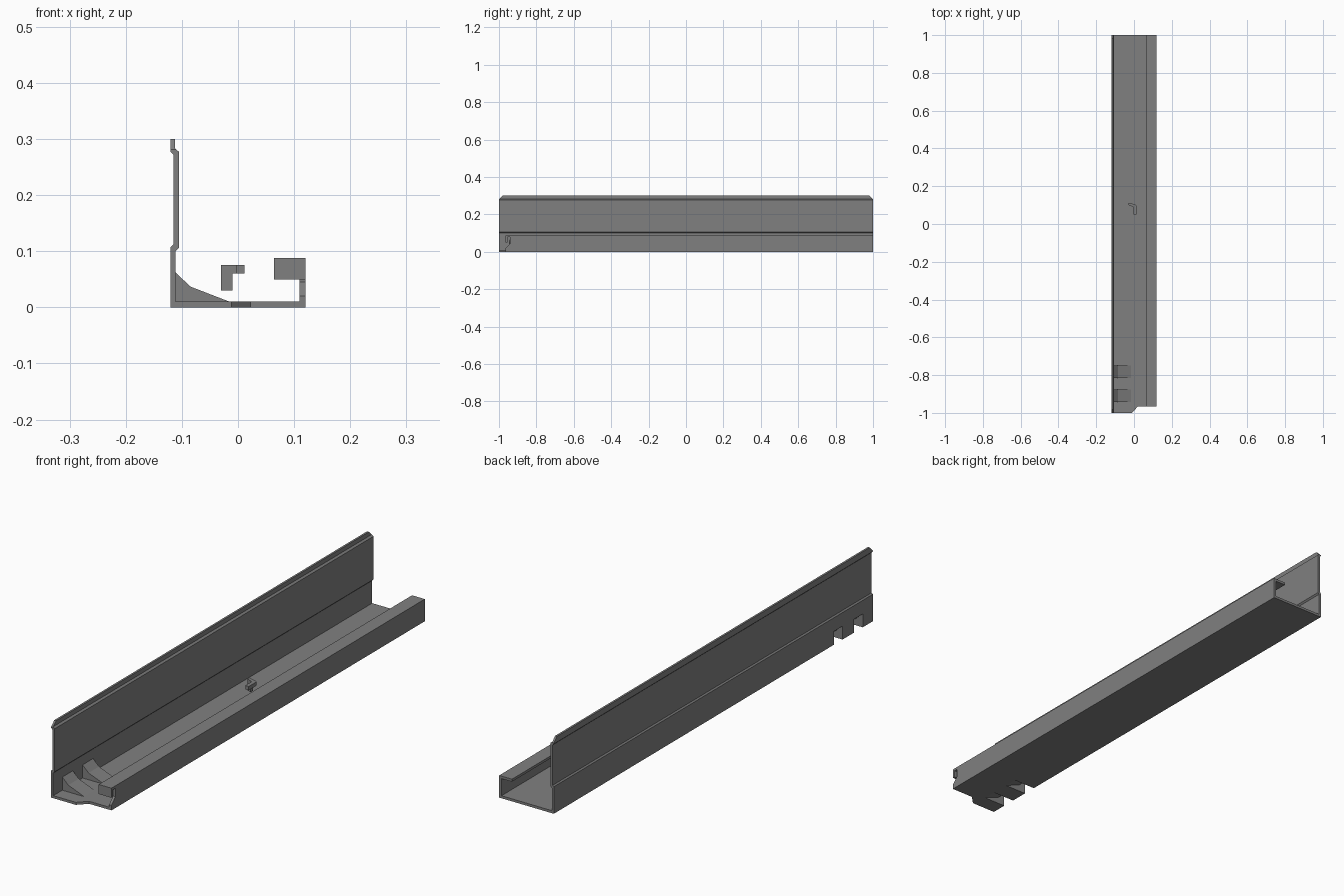
import bpy
import bmesh
from mathutils import Vector

cube = bpy.data.objects.get("Cube")
if cube:
    bpy.data.objects.remove(cube, do_unlink=True)

grey = bpy.data.materials.new("mid grey metal")
grey.use_nodes = True
colour = (0.216, 0.216, 0.216, 1)
grey.diffuse_color = colour
grey.node_tree.nodes["Principled BSDF"].inputs["Base Color"].default_value = colour


def prism(name, outline, axis, start, end):
    """Extrude a closed outline along an axis; outline holds the other two coordinates."""
    def place(p, d):
        return Vector({"x": (d, p[0], p[1]), "y": (p[0], d, p[1]), "z": (p[0], p[1], d)}[axis])
    bm = bmesh.new()
    face = bm.faces.new([bm.verts.new(place(p, start)) for p in outline])
    grown = bmesh.ops.extrude_face_region(bm, geom=[face])["geom"]
    shift = place((0, 0), end - start)
    bmesh.ops.translate(bm, vec=shift, verts=[g for g in grown if isinstance(g, bmesh.types.BMVert)])
    bmesh.ops.recalc_face_normals(bm, faces=bm.faces)
    mesh = bpy.data.meshes.new(name)
    bm.to_mesh(mesh)
    bm.free()
    mesh.materials.append(grey)
    obj = bpy.data.objects.new(name, mesh)
    bpy.context.collection.objects.link(obj)
    return obj


def combine(target, tool, operation):
    """Apply a boolean and remove the tool."""
    mod = target.modifiers.new("combine", "BOOLEAN")
    mod.operation = operation
    mod.solver = "EXACT"
    mod.object = tool
    bpy.context.view_layer.update()
    graph = bpy.context.evaluated_depsgraph_get()
    mesh = bpy.data.meshes.new_from_object(target.evaluated_get(graph))
    target.modifiers.clear()
    target.data = mesh
    bpy.data.objects.remove(tool, do_unlink=True)


# Bent sheet channel: tall stepped wall, floor, short wall and inward lip
section = [(-.12, 0), (.12, 0), (.12, .088), (.064, .088), (.064, .078), (.11, .078),
           (.11, .01), (-.111, .01), (-.111, .1), (-.105, .106), (-.105, .277),
           (-.112, .283), (-.112, .3), (-.12, .3), (-.12, .277), (-.115, .272),
           (-.115, .112), (-.12, .107)]
channel = prism("channel", section, "y", -1, 1)

# Hollow pressed corner gussets, open on the outside
gusset = [(-.115, .005), (-.115, .066), (-.111, .062), (-.085, .037), (-.015, .01), (-.015, .005)]
recess = [(-.14, -.02), (-.14, .053), (-.118, .053), (-.09, .027), (-.022, 0), (-.022, -.02)]
for y in (-.91, -.783):
    combine(channel, prism("gusset", gusset, "y", y - .033, y + .033), "UNION")
    combine(channel, prism("recess", recess, "y", y - .027, y + .027), "DIFFERENCE")

# Set-back front edge with a slanted step in the floor
step = [(-.012, -1.05), (-.012, -1), (.022, -.965), (.2, -.965), (.2, -1.05)]
combine(channel, prism("front_step", step, "z", -.1, .2), "DIFFERENCE")

# Slanted relief at the front of the short wall
relief = [(-1.05, .02), (-.965, .02), (-.94, .045), (-.94, .078), (-1.05, .078)]
combine(channel, prism("wall_relief", relief, "x", .05, .2), "DIFFERENCE")

# Clipped top corners of the tall wall
for s in (-1, 1):
    corner = [(s * .98, .301), (s * 1.001, .28), (s * 1.05, .28), (s * 1.05, .35), (s * .98, .35)]
    combine(channel, prism("corner_clip", corner, "x", -.2, 0), "DIFFERENCE")

# Folded end tab below the lip
prism("end_tab", [(.064, .05), (.12, .05), (.12, .0785), (.064, .0785)], "y", -.965, -.955)

# Small bent hook with a downward leg
hook = [(-.03, .113), (-.03, .101), (-.003, .09), (-.003, .05), (.012, .05), (.012, .098), (.006, .103)]
prism("hook_arm", hook, "z", .06, .075)
leg = [(-.03, .113), (-.03, .101), (-.01, .093), (-.01, .107)]
prism("hook_leg", leg, "z", .03, .061)
